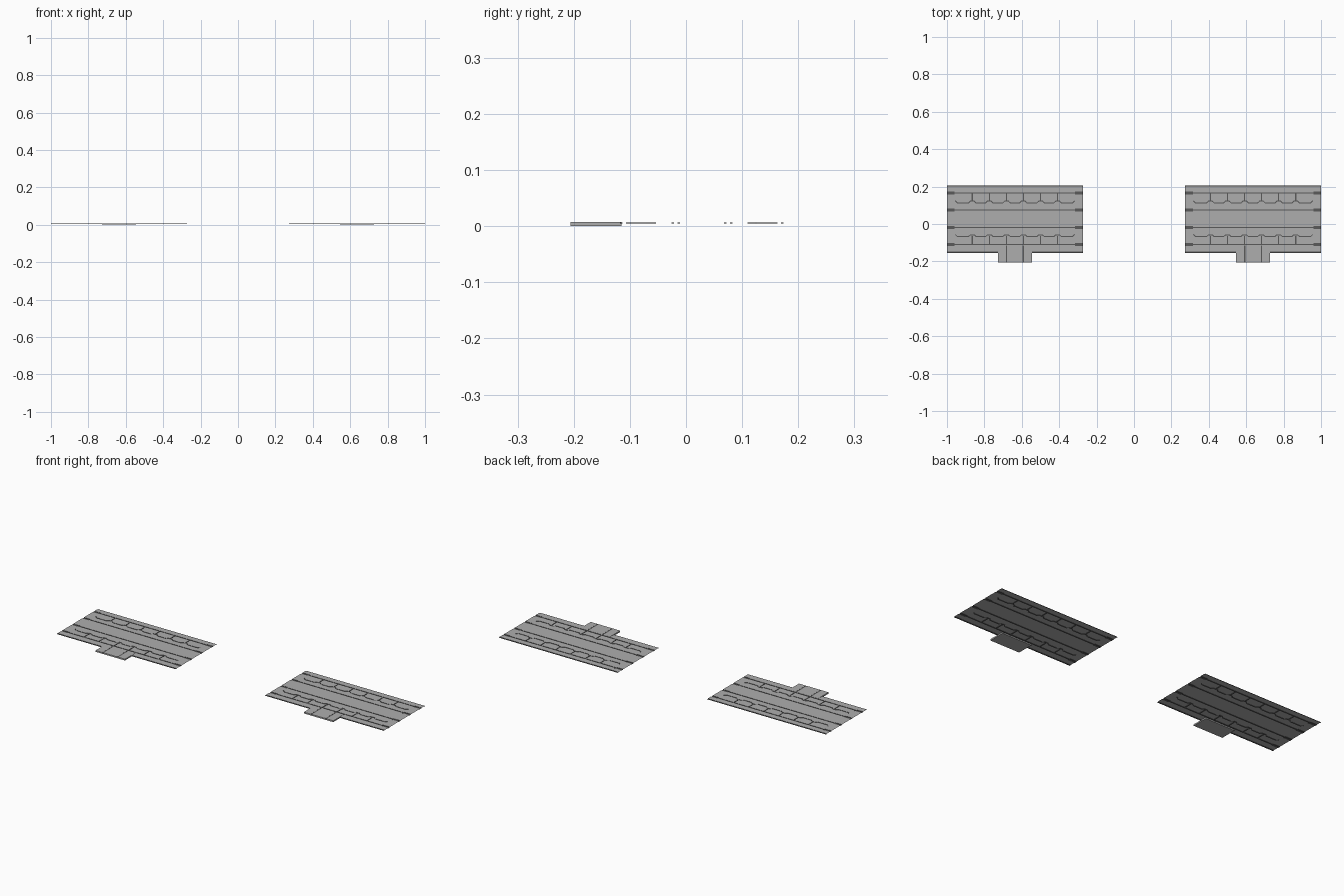
import bpy, bmesh
from mathutils import Vector, Matrix

if "Cube" in bpy.data.objects:
    bpy.data.objects.remove(bpy.data.objects["Cube"])

TOP, DEPTH, BASE = 0.0068, 0.0018, 0.002
TAB_TOP = 0.0076
HALF = 0.3635
CX = 0.6365
TICKS = sorted(s * t for t in (0.045, 0.137, 0.228) for s in (-1, 1))


def material(name, v):
    m = bpy.data.materials.new(name)
    m.diffuse_color = (v, v, v, 1)
    m.use_nodes = True
    m.node_tree.nodes["Principled BSDF"].inputs["Base Color"].default_value = m.diffuse_color
    return m


PLATE, SEAM = material("plate_grey", 0.42), material("seam_grey", 0.1)


def box(bm, lo, hi):
    c = (Vector(lo) + Vector(hi)) / 2
    d = Vector(hi) - Vector(lo)
    bmesh.ops.create_cube(bm, size=1, matrix=Matrix.Translation(c) @ Matrix.Diagonal((*d, 1)))


def bar(bm, p, q, w, top=TOP):
    # groove cutter running from p to q
    p, q = Vector(p), Vector(q)
    d = q - p
    m = (Matrix.Translation(((p.x + q.x) / 2, (p.y + q.y) / 2, top - DEPTH + 0.01))
         @ Matrix.Rotation(-Vector((1, 0)).angle_signed(d), 4, 'Z')
         @ Matrix.Diagonal((d.length + w * 0.8, w, 0.02, 1)))
    bmesh.ops.create_cube(bm, size=1, matrix=m)


def make(name, bm):
    me = bpy.data.meshes.new(name)
    bm.to_mesh(me)
    bm.free()
    ob = bpy.data.objects.new(name, me)
    bpy.context.collection.objects.link(ob)
    return ob


def carve(ob, cutter, top):
    mod = ob.modifiers.new("grooves", 'BOOLEAN')
    mod.operation, mod.object = 'DIFFERENCE', cutter
    mod.solver = 'EXACT'
    mod.use_self = True
    me = bpy.data.meshes.new_from_object(
        ob.evaluated_get(bpy.context.evaluated_depsgraph_get()))
    ob.modifiers.clear()
    ob.data = me
    bpy.data.objects.remove(cutter)
    me.materials.clear()
    me.materials.append(PLATE)
    me.materials.append(SEAM)
    # sunk faces get the darker grey
    for f in me.polygons:
        zs = [me.vertices[i].co.z for i in f.vertices]
        f.material_index = int(min(zs) < top - 1e-4 and min(zs) > top - DEPTH - 1e-4)


# grooved main sheet
bm = bmesh.new()
box(bm, (-HALF, -0.154, BASE), (HALF, 0.206, TOP))
sheet = make("panel_left", bm)

cut = bmesh.new()
for y in (0.166, 0.075, -0.018, -0.11):
    bar(cut, (-0.4, y), (0.4, y), 0.006)
    for s in (-1, 1):
        bar(cut, (s * 0.328, y), (s * 0.4, y), 0.015)
for y in (0.204, -0.152):
    bar(cut, (-0.4, y), (0.4, y), 0.008)
# stepped seams with short ticks
for y0, y1 in ((0.113, 0.166), (-0.067, -0.11)):
    pts = [(-0.318, y0 + 0.01), (-0.308, y0)]
    for t in TICKS:
        pts += [(t - 0.02, y0), (t - 0.01, y0 + 0.009), (t + 0.01, y0 + 0.009), (t + 0.02, y0)]
        bar(cut, (t, y0 + 0.009 if y1 > y0 else y0), (t, y1), 0.006)
    pts += [(0.308, y0), (0.318, y0 + 0.01)]
    for p, q in zip(pts, pts[1:]):
        bar(cut, p, q, 0.005)
carve(sheet, make("groove_cutter", cut), TOP)

# keep only the upper skin
bm = bmesh.new()
bm.from_mesh(sheet.data)
low = [f for f in bm.faces if any(v.co.z < BASE + 1e-4 for v in f.verts)]
bmesh.ops.delete(bm, geom=low, context='FACES')
bm.to_mesh(sheet.data)
bm.free()

# front tab with two grooves
bm = bmesh.new()
box(bm, (-0.09, -0.206, 0), (0.09, -0.115, TAB_TOP))
tab = make("tab_left", bm)
cut = bmesh.new()
for x in (-0.045, 0.045):
    bar(cut, (x, -0.3), (x, 0), 0.007, TAB_TOP + 0.0013)
carve(tab, make("tab_cutter", cut), TAB_TOP)

# second copy on the right
for ob in (sheet, tab):
    ob.location.x = -CX
    twin = ob.copy()
    twin.name = ob.name.replace("left", "right")
    twin.location.x = CX
    bpy.context.collection.objects.link(twin)
